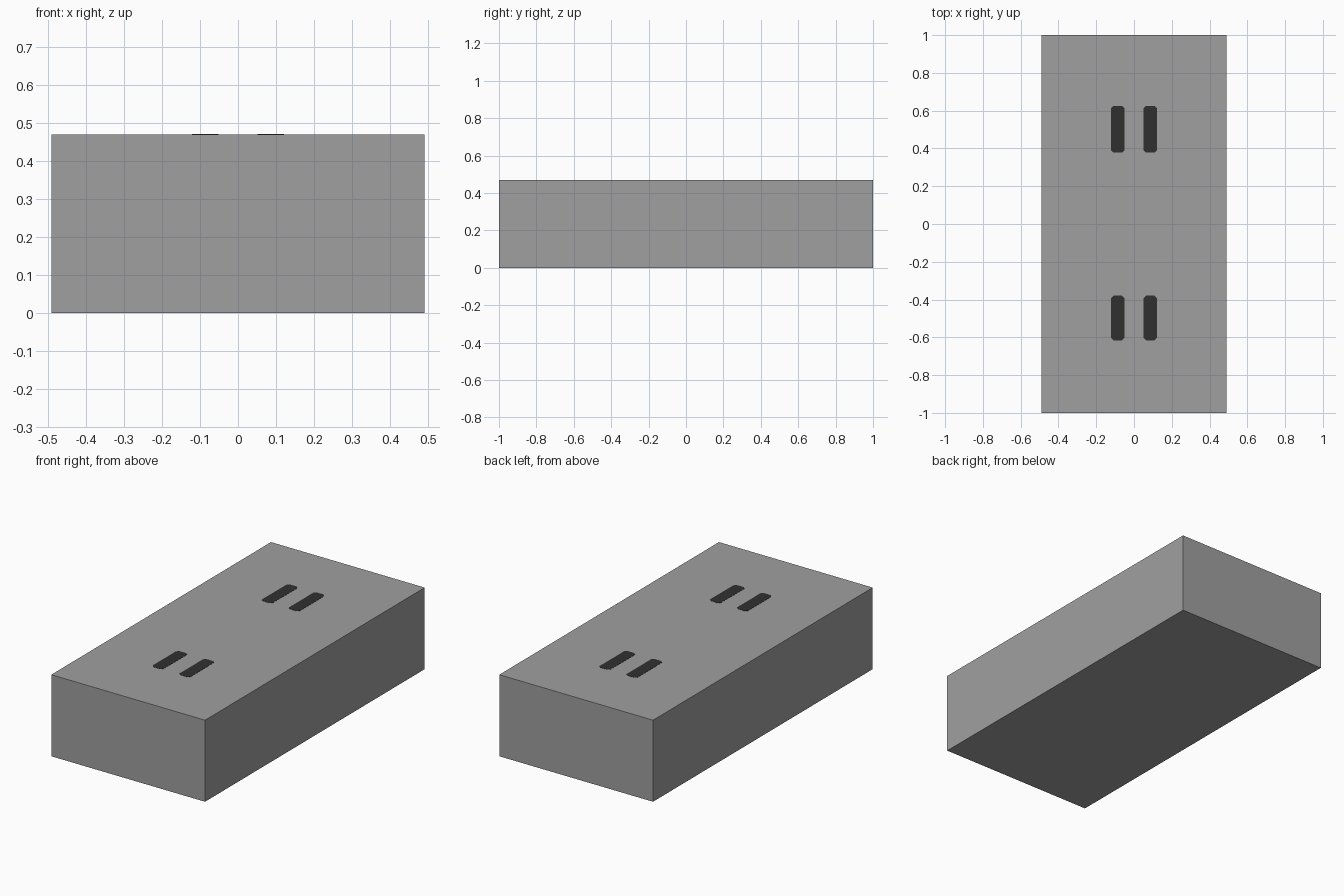
import bpy, bmesh

if "Cube" in bpy.data.objects:
    bpy.data.objects.remove(bpy.data.objects["Cube"])

W, L, H = 0.98, 2.0, 0.47


def material(name, rgb):
    m = bpy.data.materials.new(name)
    m.diffuse_color = (*rgb, 1.0)
    m.use_nodes = True
    m.node_tree.nodes["Principled BSDF"].inputs["Base Color"].default_value = m.diffuse_color
    return m


grey = material("stone_grey", (0.35, 0.35, 0.35))
dark = material("slot_dark", (0.03, 0.03, 0.03))


def prism(name, outline, z0, z1, mat):
    """Extrude a flat outline from z0 up to z1."""
    bm = bmesh.new()
    face = bm.faces.new([bm.verts.new((x, y, z0)) for x, y in outline])
    ext = bmesh.ops.extrude_face_region(bm, geom=[face], use_keep_orig=True)
    verts = [g for g in ext["geom"] if isinstance(g, bmesh.types.BMVert)]
    bmesh.ops.translate(bm, verts=verts, vec=(0, 0, z1 - z0))
    bmesh.ops.recalc_face_normals(bm, faces=bm.faces)
    me = bpy.data.meshes.new(name)
    bm.to_mesh(me)
    bm.free()
    me.materials.append(mat)
    ob = bpy.data.objects.new(name, me)
    bpy.context.collection.objects.link(ob)
    return ob


def chamfered(cx, cy, w, l, c):
    """Rectangle outline with clipped corners."""
    a, b = w / 2, l / 2
    pts = [(a, -b + c), (a, b - c), (a - c, b), (-a + c, b),
           (-a, b - c), (-a, -b + c), (-a + c, -b), (a - c, -b)]
    return [(cx + x, cy + y) for x, y in pts]


# Plain block body
prism("block", [(-W / 2, -L / 2), (W / 2, -L / 2), (W / 2, L / 2), (-W / 2, L / 2)], 0, H, grey)

# Two pairs of painted slots on the top
for row, cy, length in (("front", -0.498, 0.238), ("back", 0.502, 0.248)):
    for side, cx in (("left", -0.086), ("right", 0.086)):
        prism(f"slot_{row}_{side}", chamfered(cx, cy, 0.07, length, 0.013),
              H - 0.001, H + 0.001, dark)
